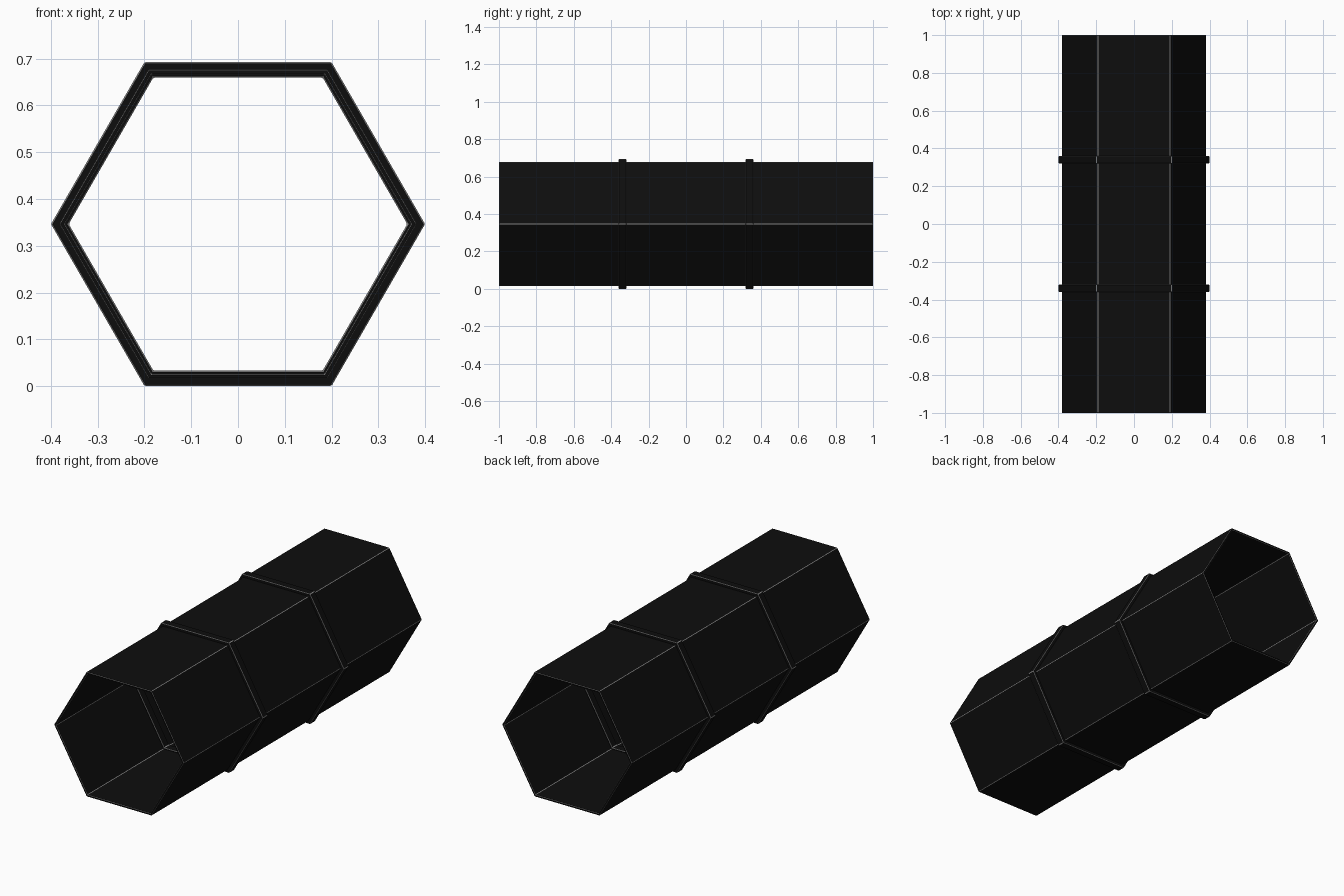
import bpy, bmesh, math

if "Cube" in bpy.data.objects:
    bpy.data.objects.remove(bpy.data.objects["Cube"])

CENTRE_Z = 0.4 * math.cos(math.pi / 6)


def material(name, value):
    m = bpy.data.materials.new(name)
    m.diffuse_color = (value, value, value, 1)
    m.use_nodes = True
    m.node_tree.nodes["Principled BSDF"].inputs["Base Color"].default_value = m.diffuse_color
    return m


black = material("black", 0.004)
grey = material("edge grey", 0.25)


def hex_tube(name, outer, inner, y0, y1, edge):
    """Hollow hexagonal tube along y, with thin grey edge strips."""
    bm = bmesh.new()
    loops = []
    for r, y in ((outer, y0), (outer, y1), (inner, y1), (inner, y0)):
        loops.append([bm.verts.new((r * math.cos(i * math.pi / 3), y,
                                    CENTRE_Z + r * math.sin(i * math.pi / 3)))
                      for i in range(6)])
    for k in range(4):
        a, b = loops[k], loops[(k + 1) % 4]
        for i in range(6):
            j = (i + 1) % 6
            bm.faces.new((a[i], a[j], b[j], b[i]))
    bmesh.ops.recalc_face_normals(bm, faces=bm.faces)
    me = bpy.data.meshes.new(name)
    bm.to_mesh(me)
    bm.free()
    me.materials.append(black)
    me.materials.append(grey)
    ob = bpy.data.objects.new(name, me)
    bpy.context.collection.objects.link(ob)
    # grey chamfer on every edge
    bev = ob.modifiers.new("edge_strip", 'BEVEL')
    bev.width = edge
    bev.segments = 1
    bev.material = 1
    return ob


# main tunnel shell
hex_tube("tube_shell", 0.382, 0.370, -1, 1, 0.002)

# two collars straddling the shell wall
for label, y in (("front_collar", -0.34), ("back_collar", 0.34)):
    hex_tube(label, 0.40, 0.362, y - 0.021, y + 0.021, 0.003)
